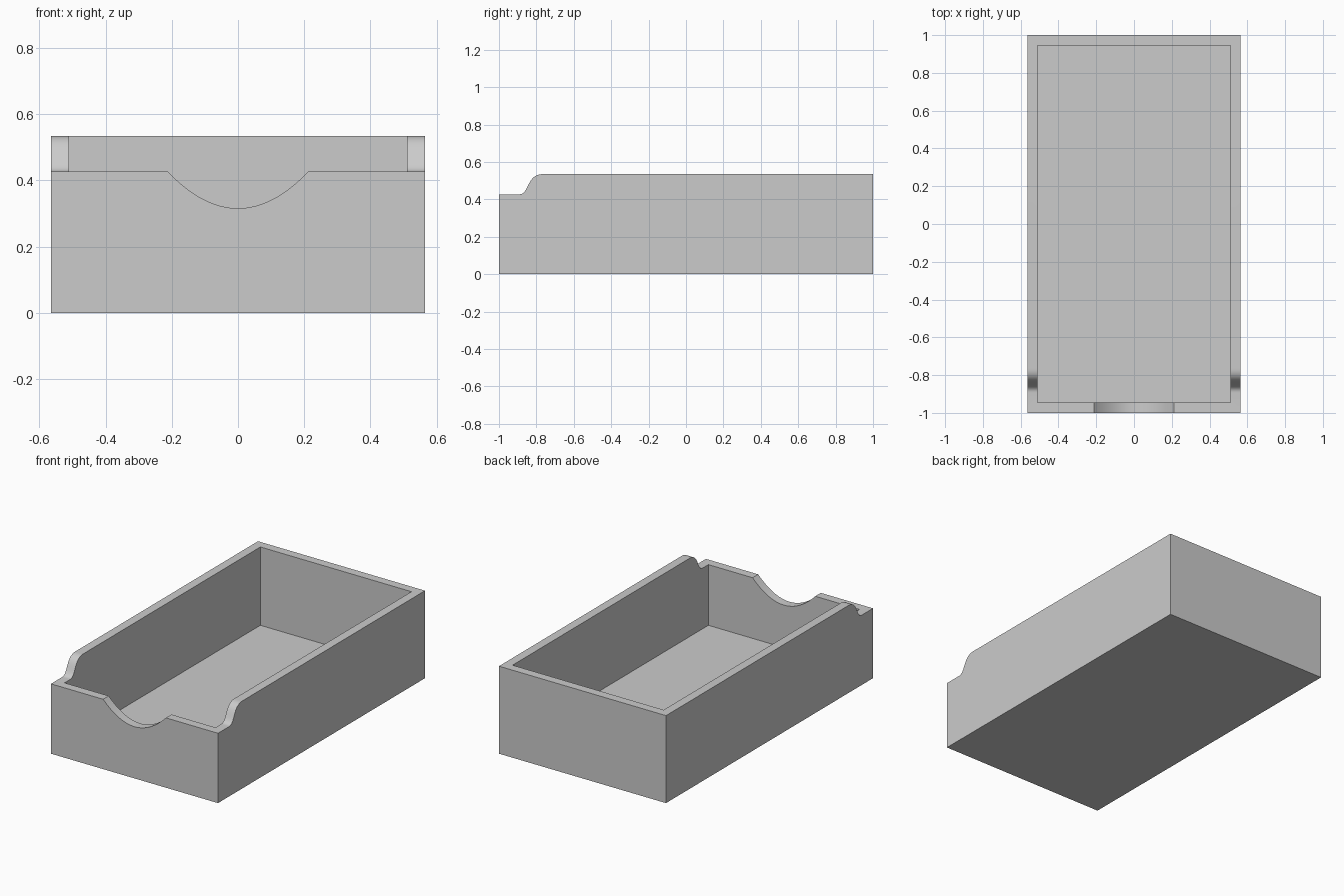
import bpy, bmesh, math
from mathutils import Vector
from mathutils.geometry import interpolate_bezier

cube = bpy.data.objects.get("Cube")
if cube:
    bpy.data.objects.remove(cube, do_unlink=True)

HALF_X, HALF_Y = 0.565, 1.0
HEIGHT, FRONT_HEIGHT = 0.535, 0.427
WALL, FLOOR = 0.054, 0.056

# Plain grey material
grey = bpy.data.materials.new("plain grey")
grey.use_nodes = True
colour = (0.6, 0.6, 0.6, 1)
grey.diffuse_color = colour
grey.node_tree.nodes["Principled BSDF"].inputs["Base Color"].default_value = colour


def prism(name, points, offset):
    """Extrude a closed 3D outline along offset into a solid."""
    bm = bmesh.new()
    face = bm.faces.new([bm.verts.new(p) for p in points])
    new = bmesh.ops.extrude_face_region(bm, geom=[face])["geom"]
    bmesh.ops.translate(bm, vec=offset, verts=[g for g in new if isinstance(g, bmesh.types.BMVert)])
    bmesh.ops.recalc_face_normals(bm, faces=bm.faces)
    mesh = bpy.data.meshes.new(name)
    bm.to_mesh(mesh)
    bm.free()
    mesh.materials.append(grey)
    obj = bpy.data.objects.new(name, mesh)
    bpy.context.collection.objects.link(obj)
    return obj


# Tray body: side profile with a curved step down to the lower front
step = interpolate_bezier(
    Vector((-0.893, FRONT_HEIGHT)), Vector((-0.835, FRONT_HEIGHT)),
    Vector((-0.855, HEIGHT)), Vector((-0.765, HEIGHT)), 24)
side = [(-HALF_Y, 0), (-HALF_Y, FRONT_HEIGHT), *[tuple(p) for p in step],
        (HALF_Y, HEIGHT), (HALF_Y, 0)]
tray = prism("tray", [(-HALF_X, y, z) for y, z in side], (2 * HALF_X, 0, 0))

# Cavity cutter
ix, iy = HALF_X - WALL, HALF_Y - WALL
cavity = prism("cavity_cutter",
               [(-ix, -iy, FLOOR), (ix, -iy, FLOOR), (ix, iy, FLOOR), (-ix, iy, FLOOR)],
               (0, 0, 1))

# Finger scoop cutter: parabola through the front wall only
half, low, top = 0.212, 0.316, 0.7
xs = [half * (i / 16 - 1) for i in range(33)]
arc = [(x, low + (FRONT_HEIGHT - low) * (x / half) ** 2) for x in xs]
scoop = prism("scoop_cutter",
              [(x, -1.1, z) for x, z in [(-half, top), *arc, (half, top)]],
              (0, 0.3, 0))

for cutter in (cavity, scoop):
    mod = tray.modifiers.new(cutter.name, "BOOLEAN")
    mod.operation, mod.solver, mod.object = "DIFFERENCE", "EXACT", cutter

# Apply the cuts, then remove the cutters
bpy.context.view_layer.objects.active = tray
tray.select_set(True)
for name in [m.name for m in tray.modifiers]:
    bpy.ops.object.modifier_apply(modifier=name)
for cutter in (cavity, scoop):
    bpy.data.objects.remove(cutter, do_unlink=True)

bpy.ops.object.shade_smooth_by_angle(angle=math.radians(25))
